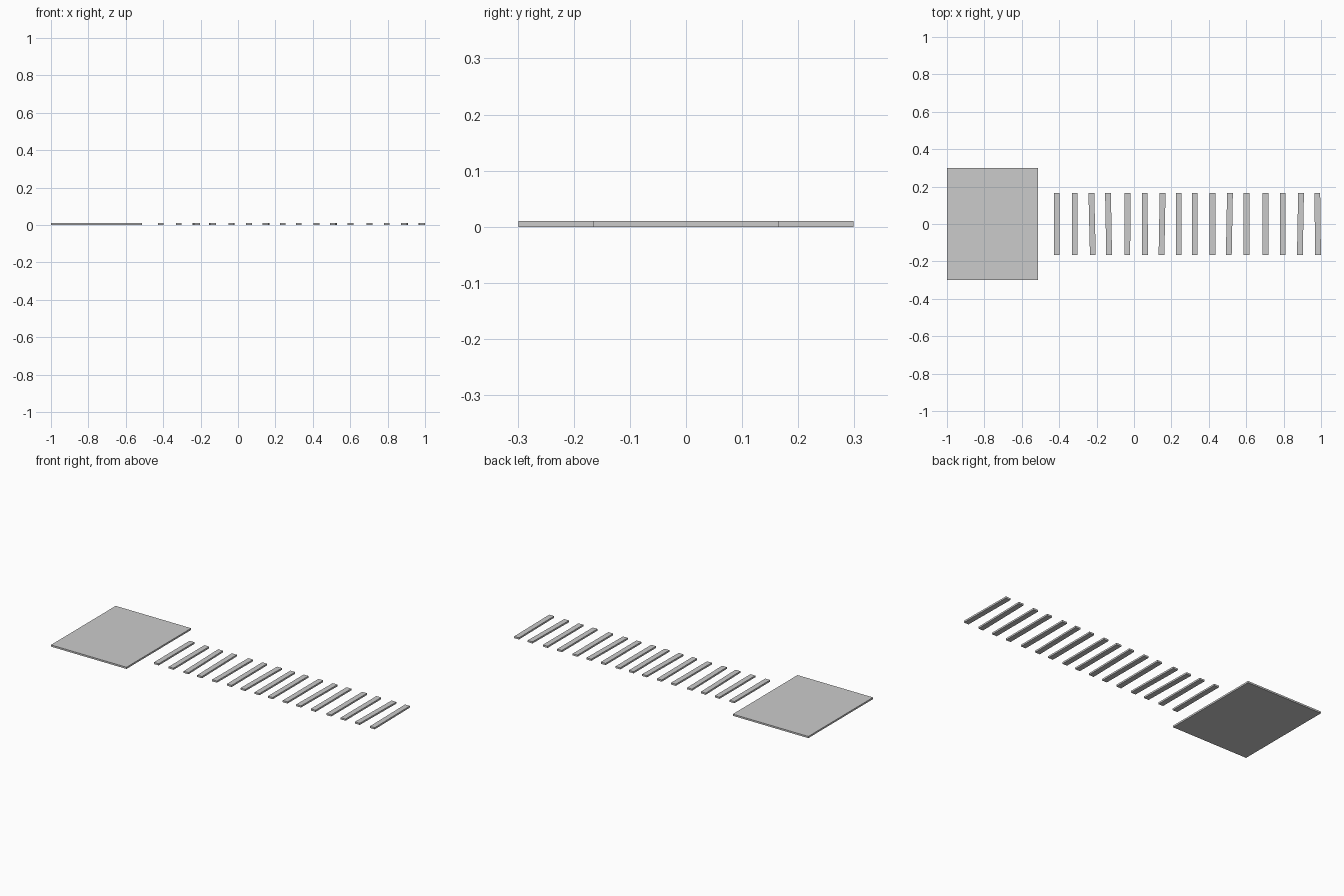
import bpy, bmesh

if "Cube" in bpy.data.objects:
    bpy.data.objects.remove(bpy.data.objects["Cube"])

HEIGHT = 0.01


def slab(name, x, width, depth, skew=0.0):
    """Flat box on the ground; skew shifts its back edge right and front edge left."""
    bm = bmesh.new()
    bmesh.ops.create_cube(bm, size=1)
    for v in bm.verts:
        v.co.x = v.co.x * width + skew * 2 * v.co.y
        v.co.y *= depth
        v.co.z = (v.co.z + 0.5) * HEIGHT
    mesh = bpy.data.meshes.new(name)
    bm.to_mesh(mesh)
    bm.free()
    obj = bpy.data.objects.new(name, mesh)
    obj.location.x = x
    bpy.context.collection.objects.link(obj)
    return obj


# Square landing platform
slab("platform", -0.756, 0.488, 0.597)

# Walkway planks, slightly uneven: (centre x, skew)
planks = [(-0.413, 0), (-0.317, 0), (-0.224, -0.004), (-0.136, -0.003),
          (-0.035, 0.001), (0.058, -0.001), (0.150, 0.003), (0.239, 0),
          (0.325, 0), (0.420, 0), (0.510, 0.003), (0.602, 0),
          (0.703, 0), (0.795, 0), (0.890, 0.003), (0.982, -0.002)]
for i, (x, skew) in enumerate(planks):
    slab(f"plank_{i + 1:02d}", x, 0.031, 0.33, skew)
